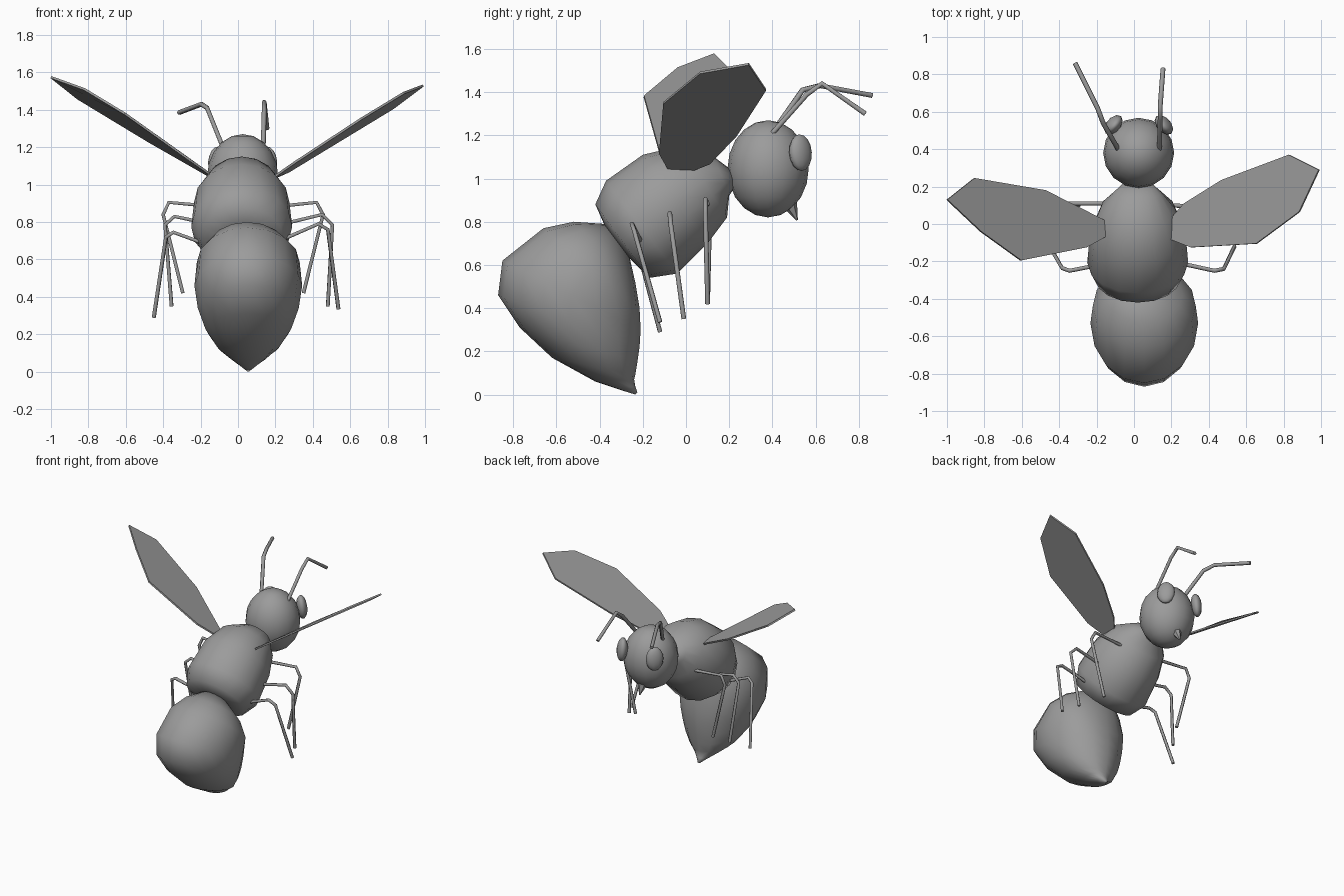
import bpy
import bmesh
from math import cos, sin, tau
from mathutils import Vector

cube = bpy.data.objects.get("Cube")
if cube:
    bpy.data.objects.remove(cube, do_unlink=True)

# Single plain colour
grey = bpy.data.materials.new("plain grey")
grey.use_nodes = True
colour = (0.33, 0.33, 0.33, 1)
grey.diffuse_color = colour
for node in grey.node_tree.nodes:
    if node.type == "BSDF_PRINCIPLED":
        node.inputs["Base Color"].default_value = colour


def finish(name, bm, smooth=True):
    """Turn a bmesh into a named, coloured object."""
    bmesh.ops.recalc_face_normals(bm, faces=bm.faces[:])
    mesh = bpy.data.meshes.new(name)
    bm.to_mesh(mesh)
    bm.free()
    mesh.materials.append(grey)
    if smooth:
        mesh.shade_smooth()
    obj = bpy.data.objects.new(name, mesh)
    bpy.context.collection.objects.link(obj)
    return obj


def loft(name, rings, sides=16):
    """Skin elliptical rings: upper y, z, lower y, z, centre x, half width."""
    bm = bmesh.new()
    loops = []
    for uy, uz, ly, lz, cx, half in rings:
        upper, lower = Vector((cx, uy, uz)), Vector((cx, ly, lz))
        centre, up = (upper + lower) / 2, (upper - lower) / 2
        side = Vector((half, 0, 0))
        loops.append([bm.verts.new(centre + up * cos(tau * i / sides) + side * sin(tau * i / sides))
                      for i in range(sides)])
    for a, b in zip(loops, loops[1:]):
        for i in range(sides):
            j = (i + 1) % sides
            bm.faces.new((a[i], a[j], b[j], b[i]))
    bm.faces.new(loops[0])
    bm.faces.new(loops[-1])
    return finish(name, bm)


def ellipsoid(name, centre, radii, segments, rings, facing=None):
    bm = bmesh.new()
    bmesh.ops.create_uvsphere(bm, u_segments=segments, v_segments=rings, radius=1)
    obj = finish(name, bm)
    obj.location = centre
    obj.scale = radii
    if facing:
        obj.rotation_euler = Vector(facing).to_track_quat("X", "Z").to_euler()
    return obj


def tube(name, points, radius):
    """Thin jointed limb along a path."""
    curve = bpy.data.curves.new(name, "CURVE")
    curve.dimensions = "3D"
    curve.bevel_depth = radius
    curve.bevel_resolution = 1
    curve.use_fill_caps = True
    spline = curve.splines.new("POLY")
    spline.points.add(len(points) - 1)
    for p, co in zip(spline.points, points):
        p.co = (*co, 1)
    curve.materials.append(grey)
    obj = bpy.data.objects.new(name, curve)
    bpy.context.collection.objects.link(obj)


def wing(name, outline):
    bm = bmesh.new()
    bm.faces.new([bm.verts.new(p) for p in outline])
    obj = finish(name, bm, smooth=False)
    thick = obj.modifiers.new("thickness", "SOLIDIFY")
    thick.thickness = 0.012
    thick.offset = 0


# Abdomen, curling down and forward to the sting
loft("abdomen", [
    (-.38, .79, -.26, .63, .03, .11),
    (-.52, .80, -.235, .52, .05, .21),
    (-.66, .77, -.215, .40, .055, .275),
    (-.85, .62, -.21, .30, .055, .288),
    (-.87, .46, -.215, .22, .055, .27),
    (-.77, .31, -.225, .15, .055, .23),
    (-.62, .17, -.235, .09, .055, .165),
    (-.42, .06, -.24, .07, .055, .09),
    (-.30, .02, -.235, .04, .055, .04),
    (-.235, .0, -.225, .01, .055, .008),
])

# Thorax, from waist to neck
loft("thorax", [
    (-.38, .79, -.26, .63, .03, .11),
    (-.42, .88, -.17, .54, .02, .225),
    (-.37, .99, -.04, .56, .02, .27),
    (-.20, 1.11, .10, .70, .02, .255),
    (-.03, 1.15, .19, .82, .02, .2),
    (.13, 1.10, .20, .92, .02, .13),
    (.21, 1.04, .22, .95, .02, .08),
])

# Head with eyes and jaw
ellipsoid("head", (.025, .38, 1.045), (.19, .188, .225), 16, 10)
for label, side in (("left", 1), ("right", -1)):
    ellipsoid(label + "_eye", (.025 + side * .135, .53, 1.12), (.038, .062, .085), 10, 8,
              facing=(side * .75, .65, .1))

bm = bmesh.new()
bmesh.ops.create_cone(bm, cap_ends=True, segments=6, radius1=.05, radius2=.004, depth=.12)
jaw = finish("jaw", bm, smooth=False)
jaw.location = (.025, .49, .862)
jaw.rotation_euler = Vector((0, .4, -.9)).to_track_quat("Z", "Y").to_euler()

# Wings
wing("left_wing", [
    (.19, .02, 1.035), (.27, .11, 1.07), (.47, .235, 1.2), (.83, .37, 1.41),
    (.99, .29, 1.53), (.885, .065, 1.49), (.655, -.105, 1.35),
    (.305, -.125, 1.12), (.19, -.08, 1.04),
])
wing("right_wing", [
    (-.16, .02, 1.05), (-.475, .18, 1.23), (-.855, .245, 1.46), (-1, .13, 1.575),
    (-.82, -.04, 1.51), (-.605, -.195, 1.38), (-.255, -.125, 1.13), (-.155, -.07, 1.06),
])

# Legs: hip, two knee points, foot
legs = {
    "left_front_leg": [(.18, .1, .88), (.42, .09, .905), (.455, .09, .84), (.35, .1, .42)],
    "left_middle_leg": [(.2, -.07, .78), (.45, -.075, .84), (.505, -.07, .785), (.48, -.01, .35)],
    "left_rear_leg": [(.2, -.2, .69), (.43, -.25, .79), (.48, -.24, .76), (.537, -.12, .335)],
    "right_front_leg": [(-.15, .11, .885), (-.37, .11, .905), (-.4, .11, .84), (-.295, .1, .42)],
    "right_middle_leg": [(-.15, -.07, .79), (-.34, -.075, .83), (-.39, -.07, .785), (-.355, -.01, .35)],
    "right_rear_leg": [(-.14, -.21, .67), (-.345, -.25, .745), (-.385, -.235, .72), (-.45, -.12, .29)],
}
for name, points in legs.items():
    tube(name, points, .011)

# Antennae
tube("left_antenna", [(.135, .4, 1.21), (.14, .56, 1.39), (.14, .63, 1.44), (.155, .83, 1.3)], .013)
tube("right_antenna", [(-.085, .4, 1.21), (-.165, .54, 1.41), (-.195, .62, 1.43), (-.315, .86, 1.385)], .013)
